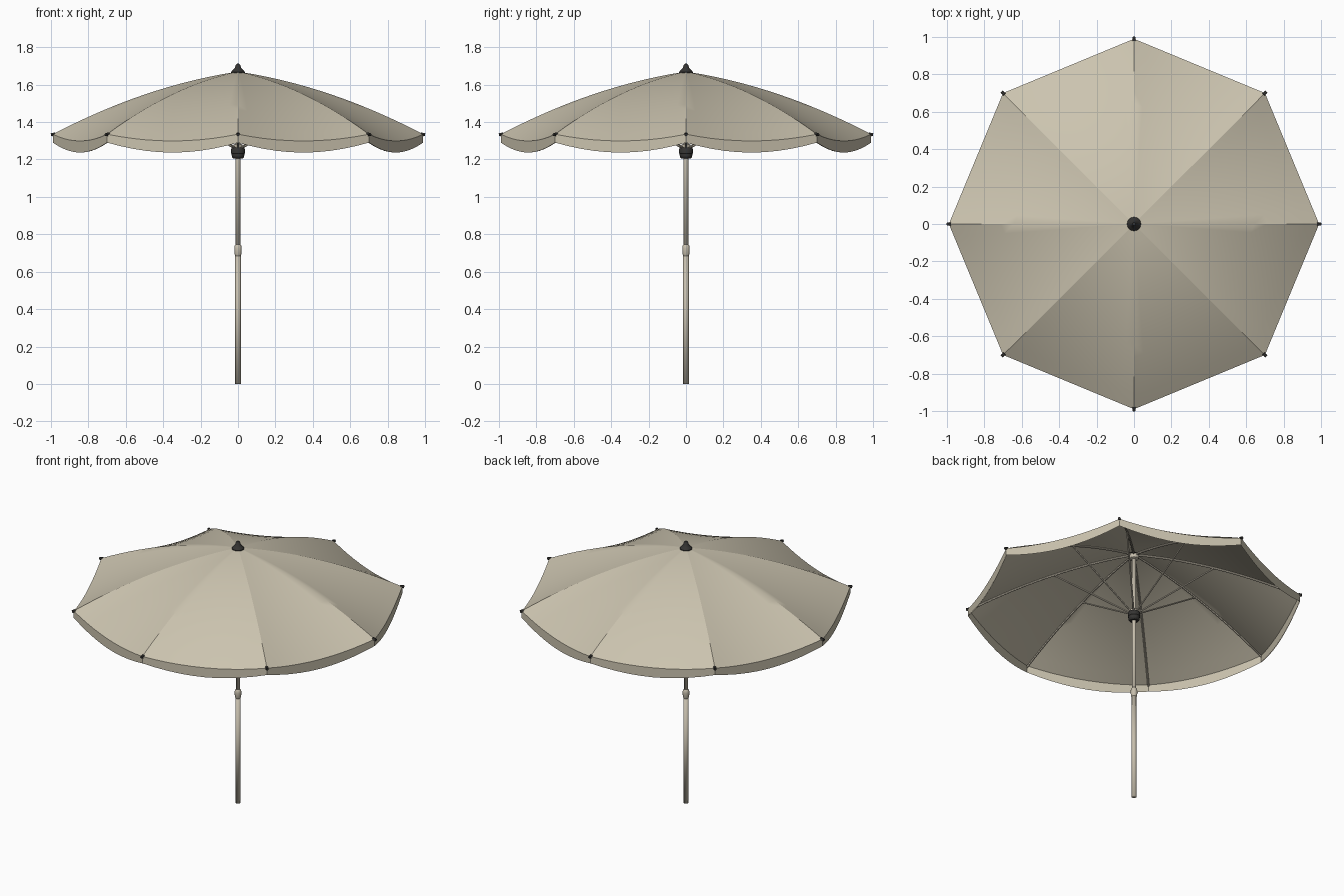
import bpy, bmesh
from math import sin, cos, pi, radians

cube = bpy.data.objects.get("Cube")
if cube:
    bpy.data.objects.remove(cube, do_unlink=True)


def material(name, rgb, rough=0.7):
    m = bpy.data.materials.new(name)
    m.use_nodes = True
    m.diffuse_color = (*rgb, 1)
    node = m.node_tree.nodes["Principled BSDF"]
    node.inputs["Base Color"].default_value = (*rgb, 1)
    node.inputs["Roughness"].default_value = rough
    return m


FABRIC = material("beige fabric", (0.60, 0.55, 0.43))
METAL = material("beige metal", (0.57, 0.52, 0.42))
PLASTIC = material("dark plastic", (0.035, 0.034, 0.032))

RADIUS, APEX, DROP, SAG = 0.99, 1.67, 0.335, 0.036
SPOKES = [k * pi / 4 for k in range(8)]


def activate(ob):
    bpy.ops.object.select_all(action='DESELECT')
    ob.select_set(True)
    bpy.context.view_layer.objects.active = ob


def finish(name, bm, mat, angle=30):
    mesh = bpy.data.meshes.new(name)
    bm.to_mesh(mesh)
    bm.free()
    ob = bpy.data.objects.new(name, mesh)
    bpy.context.collection.objects.link(ob)
    mesh.materials.append(mat)
    activate(ob)
    if angle:
        bpy.ops.object.shade_smooth_by_angle(angle=radians(angle))
    else:
        bpy.ops.object.shade_smooth()
    return ob


def lathe(name, profile, mat, sides=20, angle=30):
    """Turn a list of (radius, height) points around the z axis."""
    bm = bmesh.new()
    verts = [bm.verts.new((r, 0, z)) for r, z in profile]
    edges = [bm.edges.new(pair) for pair in zip(verts, verts[1:])]
    bmesh.ops.spin(bm, geom=verts + edges, cent=(0, 0, 0), axis=(0, 0, 1),
                   angle=2 * pi, steps=sides, use_merge=True)
    bmesh.ops.remove_doubles(bm, verts=bm.verts, dist=0.0001)
    bmesh.ops.recalc_face_normals(bm, faces=bm.faces)
    return finish(name, bm, mat, angle)


def spoke_tubes(name, path, radius, mat):
    """Repeat a tube along (radius, height) points on all eight spokes."""
    curve = bpy.data.curves.new(name, 'CURVE')
    curve.dimensions = '3D'
    curve.bevel_depth = radius
    curve.bevel_resolution = 1
    curve.use_fill_caps = True
    for a in SPOKES:
        spline = curve.splines.new('POLY')
        spline.points.add(len(path) - 1)
        for point, (r, z) in zip(spline.points, path):
            point.co = (r * cos(a), r * sin(a), z, 1)
    ob = bpy.data.objects.new(name, curve)
    bpy.context.collection.objects.link(ob)
    curve.materials.append(mat)
    activate(ob)
    bpy.ops.object.convert(target='MESH')
    bpy.ops.object.shade_smooth_by_angle(angle=radians(50))


def rib_height(s):
    return APEX - DROP * (0.45 * s + 0.55 * s * s)


def canopy_point(a, t, s):
    """Point on the panel that starts at spoke angle a; t runs across, s outward."""
    b = a + pi / 4
    x = RADIUS * s * ((1 - t) * cos(a) + t * cos(b))
    y = RADIUS * s * ((1 - t) * sin(a) + t * sin(b))
    return x, y, rib_height(s) - SAG * 4 * t * (1 - t) * s * s


def sheet(bm, rows):
    grid = [[bm.verts.new(p) for p in row] for row in rows]
    for low, high in zip(grid, grid[1:]):
        for i in range(len(low) - 1):
            bm.faces.new((low[i], high[i], high[i + 1], low[i + 1]))


def double_layer(ob):
    mod = ob.modifiers.new("cloth layers", 'SOLIDIFY')
    mod.thickness = 0.004
    mod.offset = -1
    mod.use_rim = False


# Canopy: four quarters of two sagging panels, with seams on the diagonals
ACROSS, OUT = 10, 14
steps = [0.02 + 0.98 * j / OUT for j in range(OUT + 1)]
bm = bmesh.new()
for q in range(4):
    start = q * pi / 2 - pi / 4
    columns = [(start, i / ACROSS) for i in range(ACROSS)]
    columns += [(start + pi / 4, i / ACROSS) for i in range(ACROSS + 1)]
    sheet(bm, [[canopy_point(a, t, s) for a, t in columns] for s in steps])
double_layer(finish("canopy", bm, FABRIC))

# Valance: hanging strip, deeper in the middle of each panel
bm = bmesh.new()
for a in SPOKES:
    top = [canopy_point(a, i / ACROSS, 1) for i in range(ACROSS + 1)]
    bottom = [(x, y, z - 0.045 - 0.017 * sin(pi * i / ACROSS))
              for i, (x, y, z) in enumerate(top)]
    sheet(bm, [top, bottom])
double_layer(finish("valance", bm, FABRIC))

# Ribs under the seams, struts from the runner, caps on the rib ends
spoke_tubes("ribs", [(RADIUS * s, rib_height(s) - 0.012) for s in steps], 0.006, METAL)
spoke_tubes("struts", [(0.025, 1.262), (0.47, rib_height(0.475) - 0.018)], 0.005, METAL)
tip_z = rib_height(1)
spoke_tubes("rib_tips", [(0.978, tip_z + 0.002), (1.0, tip_z - 0.003)], 0.009, PLASTIC)

# Two-part pole with a collar at the joint
lathe("lower_pole", [(0, 0), (0.0148, 0), (0.0148, 0.70), (0, 0.70)], METAL, angle=0)
lathe("upper_pole", [(0, 0.69), (0.0125, 0.69), (0.0125, 1.665), (0, 1.665)], METAL, angle=0)
lathe("pole_collar", [(0.0148, 0.685), (0.019, 0.695), (0.02, 0.725),
                      (0.018, 0.738), (0.0125, 0.745)], METAL)

# Runner, upper hub and finial
lathe("runner", [(0.012, 1.205), (0.026, 1.205), (0.033, 1.215), (0.034, 1.228),
                 (0.037, 1.232), (0.037, 1.255), (0.032, 1.264), (0.012, 1.264)], PLASTIC)
lathe("runner_ring", [(0.012, 1.264), (0.023, 1.264), (0.023, 1.28), (0.012, 1.285)], METAL)
lathe("upper_hub", [(0.012, 1.625), (0.026, 1.63), (0.03, 1.655), (0.012, 1.66)], METAL)
lathe("finial", [(0, 1.66), (0.037, 1.66), (0.037, 1.668), (0.026, 1.68), (0.016, 1.692),
                 (0.013, 1.704), (0.008, 1.711), (0, 1.713)], PLASTIC)
